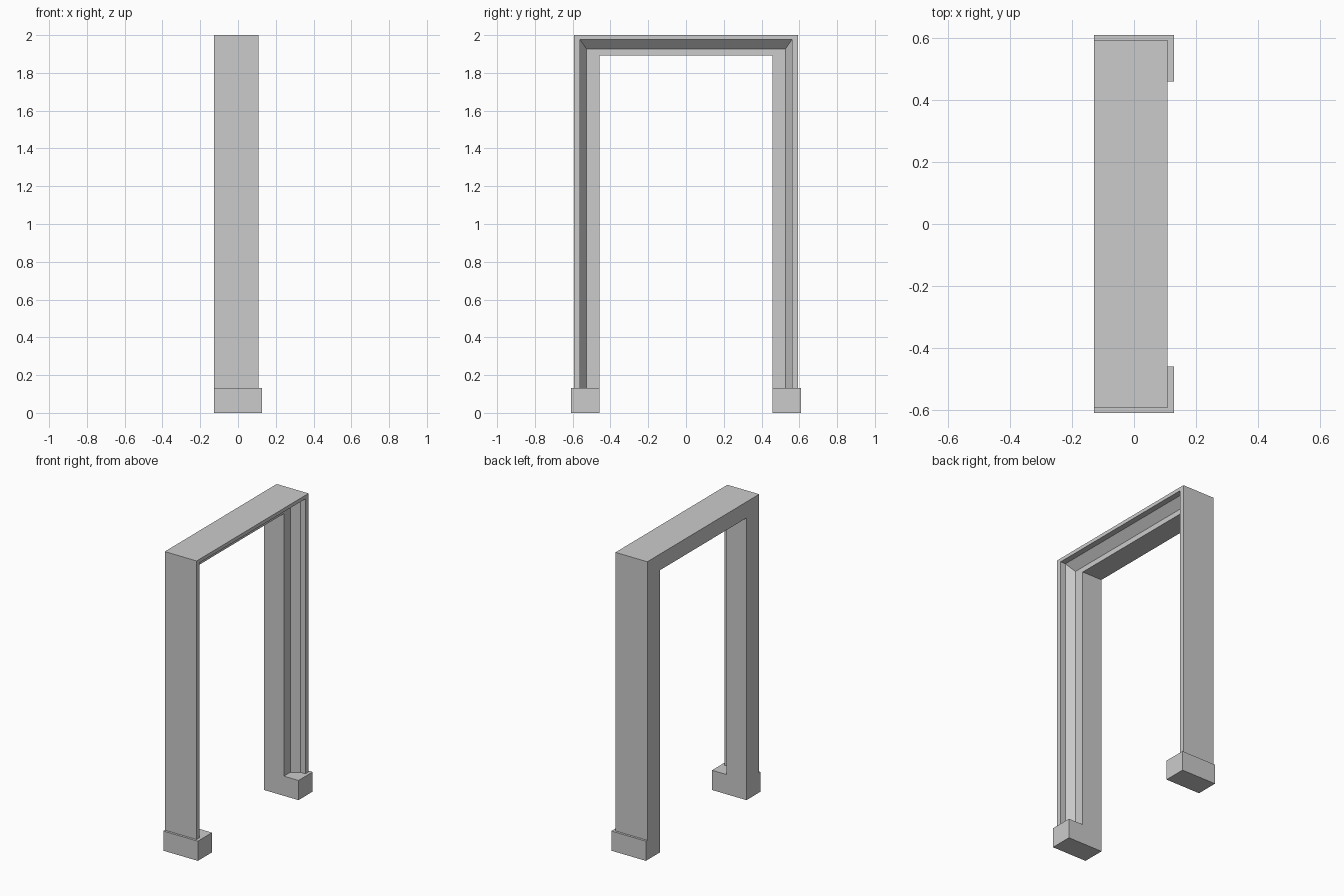
import bpy
import bmesh

if "Cube" in bpy.data.objects:
    bpy.data.objects.remove(bpy.data.objects["Cube"])

BASE_H = 0.132     # plinth height
BACK = -0.128      # shared back plane

# Moulding section: (x, half width of the opening line, height of the opening line)
PROFILE = [
    (BACK, 0.593, 2.000),
    (0.108, 0.593, 2.000),
    (0.108, 0.561, 1.976),
    (0.070, 0.561, 1.976),
    (0.020, 0.526, 1.926),
    (0.020, 0.458, 1.892),
    (BACK, 0.458, 1.892),
]


def add_object(name, bm):
    bmesh.ops.recalc_face_normals(bm, faces=bm.faces)
    mesh = bpy.data.meshes.new(name)
    bm.to_mesh(mesh)
    bm.free()
    obj = bpy.data.objects.new(name, mesh)
    bpy.context.collection.objects.link(obj)
    return obj


# Door frame: section swept up one leg, across the mitred head, down the other
bm = bmesh.new()
stations = [(-1, False), (-1, True), (1, True), (1, False)]
rings = [[bm.verts.new((x, side * half, top if at_top else BASE_H))
          for x, half, top in PROFILE] for side, at_top in stations]
n = len(PROFILE)
for a, b in zip(rings, rings[1:]):
    for i in range(n):
        j = (i + 1) % n
        bm.faces.new((a[i], a[j], b[j], b[i]))
bm.faces.new(rings[0])
bm.faces.new(rings[-1])
add_object("door_frame", bm)

# Plinth blocks under each leg
for name, side in (("left_plinth", -1), ("right_plinth", 1)):
    bm = bmesh.new()
    bmesh.ops.create_cube(bm, size=1)
    bmesh.ops.scale(bm, vec=(-2 * BACK, 0.15, BASE_H), verts=bm.verts)
    bmesh.ops.translate(bm, vec=(0, side * 0.533, BASE_H / 2), verts=bm.verts)
    add_object(name, bm)
